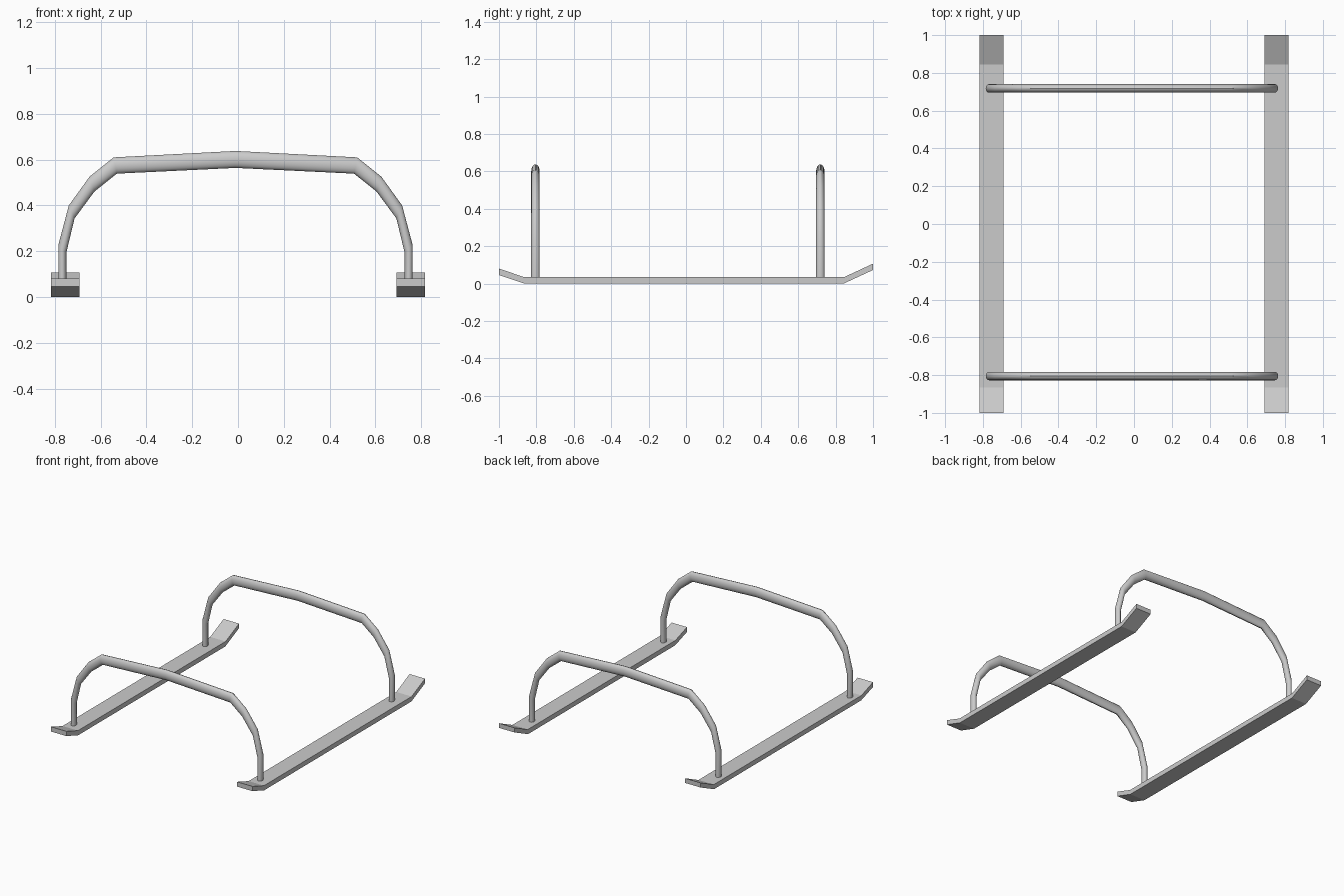
import bpy, bmesh, math
from mathutils import Vector

if "Cube" in bpy.data.objects:
    bpy.data.objects.remove(bpy.data.objects["Cube"])


def finish(bm, name):
    bmesh.ops.recalc_face_normals(bm, faces=bm.faces)
    mesh = bpy.data.meshes.new(name)
    bm.to_mesh(mesh)
    bm.free()
    obj = bpy.data.objects.new(name, mesh)
    bpy.context.collection.objects.link(obj)
    return obj


# Skid side profile (y, z), upturned at both ends
SKID = [(-1, 0.046), (-0.863, 0), (0.842, 0), (1, 0.073),
        (1, 0.107), (0.845, 0.035), (-0.866, 0.035), (-1, 0.081)]


def skid(name, x0, x1):
    bm = bmesh.new()
    face = bm.faces.new([bm.verts.new((x0, y, z)) for y, z in SKID])
    ext = bmesh.ops.extrude_face_region(bm, geom=[face])
    verts = [g for g in ext["geom"] if isinstance(g, bmesh.types.BMVert)]
    bmesh.ops.translate(bm, verts=verts, vec=(x1 - x0, 0, 0))
    finish(bm, name)


# Hoop stations: outer and inner edge (x, z) from the foot to the crown
STATIONS = [((0.774, 0.032), (0.739, 0.032)), ((0.774, 0.227), (0.739, 0.193)),
            ((0.728, 0.400), (0.703, 0.343)), ((0.637, 0.526), (0.616, 0.461)),
            ((0.532, 0.610), (0.518, 0.539)), ((0.0, 0.638), (0.0, 0.564))]
CENTRE_X, HALF_DEPTH, SIDES = -0.011, 0.0225, 16


def hoop(name, y):
    path = STATIONS + [((-a[0], a[1]), (-b[0], b[1])) for a, b in STATIONS[-2::-1]]
    bm = bmesh.new()
    rings = []
    for outer, inner in path:
        o = Vector((outer[0] + CENTRE_X, y, outer[1]))
        i = Vector((inner[0] + CENTRE_X, y, inner[1]))
        mid, half = (o + i) / 2, (o - i) / 2
        ring = []
        for k in range(SIDES):
            a = 2 * math.pi * k / SIDES
            p = mid + half * math.cos(a) + Vector((0, HALF_DEPTH * math.sin(a), 0))
            ring.append(bm.verts.new(p))
        rings.append(ring)
    for r, s in zip(rings, rings[1:]):
        for k in range(SIDES):
            n = (k + 1) % SIDES
            bm.faces.new((r[k], r[n], s[n], s[k]))
    bm.faces.new(rings[0])
    bm.faces.new(rings[-1])
    obj = finish(bm, name)
    bpy.ops.object.select_all(action='DESELECT')
    obj.select_set(True)
    bpy.context.view_layer.objects.active = obj
    bpy.ops.object.shade_smooth_by_angle(angle=math.radians(30))


# Landing skids
skid("left_skid", -0.817, -0.692)
skid("right_skid", 0.692, 0.817)

# Cross hoops
hoop("front_hoop", -0.805)
hoop("rear_hoop", 0.718)
